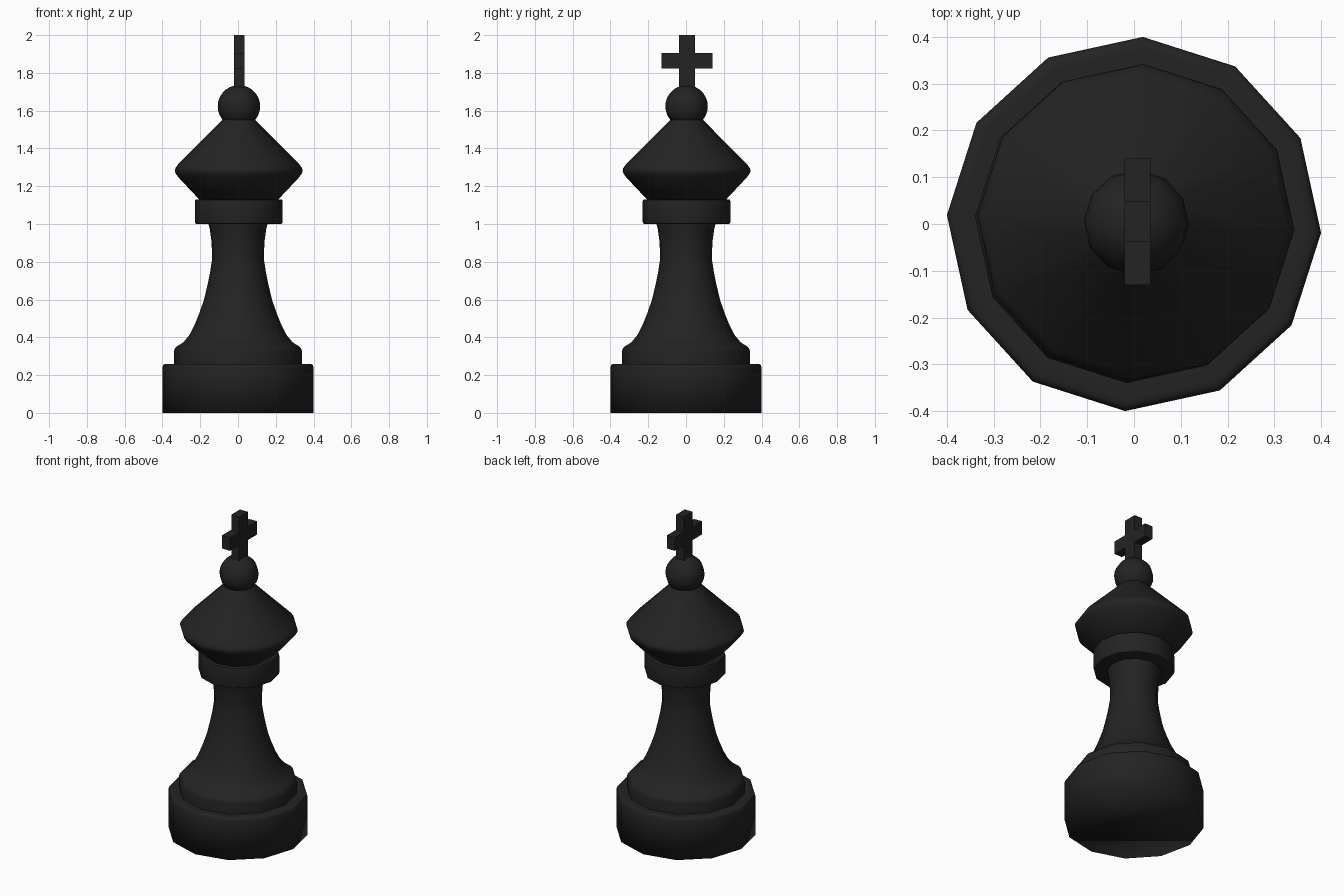
import bpy, bmesh, math

if "Cube" in bpy.data.objects:
    bpy.data.objects.remove(bpy.data.objects["Cube"])

black = bpy.data.materials.new("black")
black.diffuse_color = (0.017, 0.017, 0.017, 1)
black.use_nodes = True
black.node_tree.nodes["Principled BSDF"].inputs["Base Color"].default_value = black.diffuse_color
SIDES = 12
TURN = math.radians(-2.7)


def finish(bm, name, sharp_angle=None, smooth=True):
    bmesh.ops.recalc_face_normals(bm, faces=bm.faces)
    me = bpy.data.meshes.new(name)
    bm.to_mesh(me)
    bm.free()
    for p in me.polygons:
        p.use_smooth = smooth
    if smooth and sharp_angle:
        me.set_sharp_from_angle(angle=math.radians(sharp_angle))
    me.materials.append(black)
    ob = bpy.data.objects.new(name, me)
    bpy.context.collection.objects.link(ob)
    return ob


def lathe(name, profile, cx=0.0, cy=0.0, sharp_angle=50):
    """Turn an (r, z) profile into a capped 12-sided solid."""
    bm = bmesh.new()
    rings = []
    for r, z in profile:
        rings.append([bm.verts.new((cx + r * math.cos(TURN + 2 * math.pi * i / SIDES),
                                    cy + r * math.sin(TURN + 2 * math.pi * i / SIDES), z))
                      for i in range(SIDES)])
    for a, b in zip(rings, rings[1:]):
        for i in range(SIDES):
            j = (i + 1) % SIDES
            bm.faces.new((a[i], a[j], b[j], b[i]))
    bm.faces.new(rings[0][::-1])
    bm.faces.new(rings[-1])
    return finish(bm, name, sharp_angle)


# wide foot, smooth right round the lower edge
lathe("base", [(0.4, 0), (0.4, 0.243), (0.396, 0.253), (0.388, 0.259), (0.375, 0.26),
               (0.33, 0.26)], sharp_angle=None)

# stepped tier flowing into the flared stem
lathe("stem", [(0.34, 0.255), (0.34, 0.325), (0.335, 0.34), (0.322, 0.353), (0.288, 0.375),
               (0.258, 0.412), (0.23, 0.465), (0.204, 0.53), (0.18, 0.6), (0.161, 0.68),
               (0.147, 0.75), (0.138, 0.81), (0.138, 0.86), (0.142, 0.92), (0.149, 0.97),
               (0.158, 1.005)])

# collar ring
lathe("collar", [(0.222, 1.0), (0.23, 1.003), (0.233, 1.012), (0.233, 1.118),
                 (0.23, 1.128), (0.222, 1.131)], 0.004, 0.003)

# double-cone head with a rounded rim
lathe("head", [(0.205, 1.125), (0.318, 1.245), (0.333, 1.265), (0.339, 1.28),
               (0.336, 1.295), (0.322, 1.315), (0.085, 1.553), (0.075, 1.57)], 0.004, 0.003)

# round finial
R, CZ, N = 0.112, 1.623, 14
lathe("ball", [(R * math.sin(math.pi * k / N) + 0.0005, CZ - R * math.cos(math.pi * k / N))
               for k in range(N + 1)], 0.005, 0.003)

# cross cut as one flat outline, then given thickness
bm = bmesh.new()
w, a, z0, z1, z2, z3 = 0.043, 0.135, 1.71, 1.822, 1.905, 2.0
half = [(w, z0), (w, z1), (a, z1), (a, z2), (w, z2), (w, z3)]
outline = half + [(-y, z) for y, z in reversed(half)]
face = bm.faces.new([bm.verts.new((-0.02, y + 0.005, z)) for y, z in outline])
ext = bmesh.ops.extrude_face_region(bm, geom=[face], use_keep_orig=True)
bmesh.ops.translate(bm, vec=(0.055, 0, 0),
                    verts=[g for g in ext["geom"] if isinstance(g, bmesh.types.BMVert)])
finish(bm, "cross", smooth=False)
